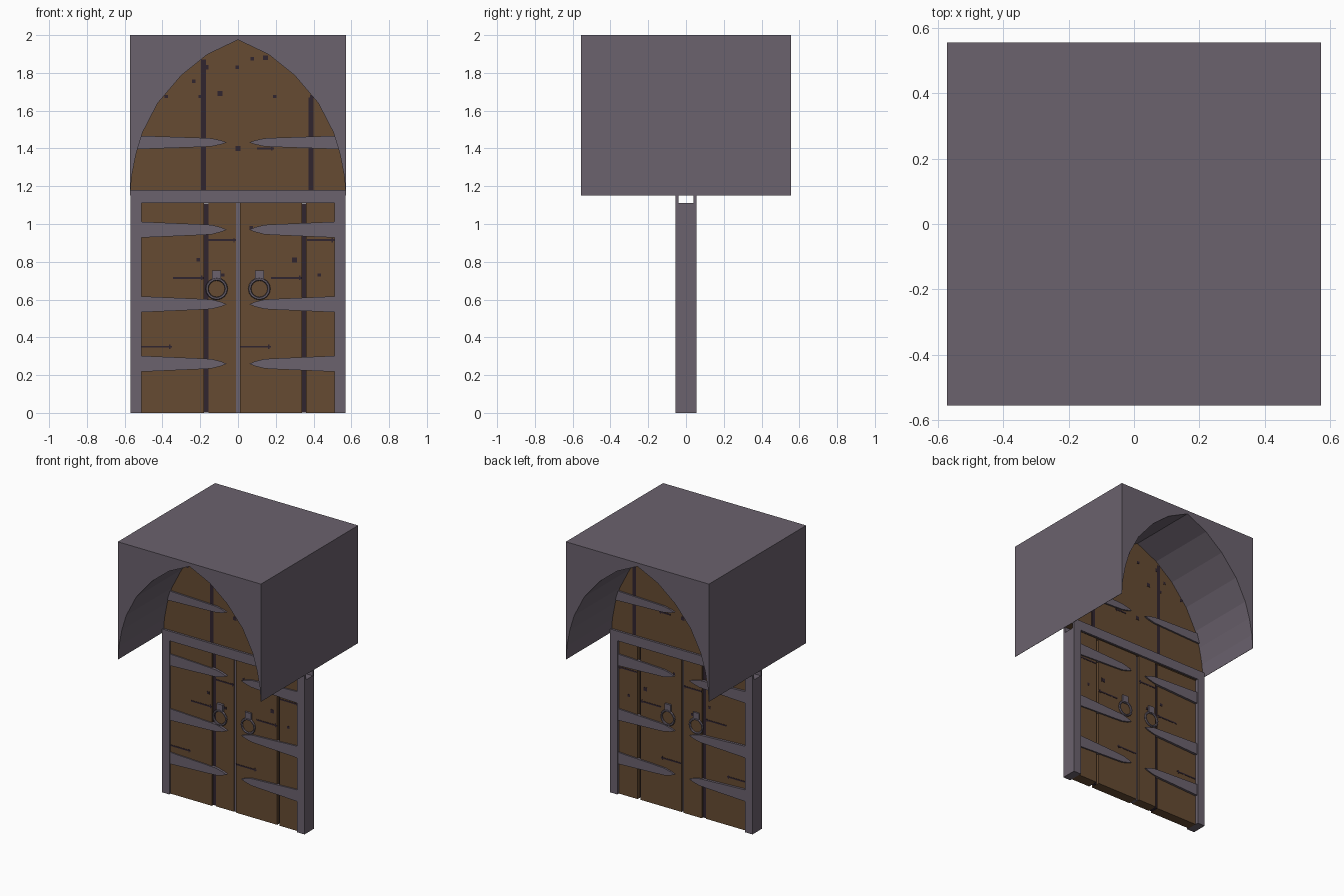
import bpy, bmesh, math

cube = bpy.data.objects.get("Cube")
if cube:
    bpy.data.objects.remove(cube, do_unlink=True)


def material(name, rgb):
    m = bpy.data.materials.new(name)
    m.use_nodes = True
    m.diffuse_color = (*rgb, 1)
    m.node_tree.nodes["Principled BSDF"].inputs["Base Color"].default_value = (*rgb, 1)
    return m


IRON = material("grey iron", (0.147, 0.122, 0.155))
WOOD = material("brown wood", (0.132, 0.070, 0.032))
DARK = material("dark gap", (0.030, 0.018, 0.028))


def prism(name, profile, y0, y1, mat):
    """Extrude an x-z outline from y0 to y1."""
    bm = bmesh.new()
    face = bm.faces.new([bm.verts.new((x, y0, z)) for x, z in profile])
    new = bmesh.ops.extrude_face_region(bm, geom=[face])["geom"]
    verts = [v for v in new if isinstance(v, bmesh.types.BMVert)]
    bmesh.ops.translate(bm, verts=verts, vec=(0, y1 - y0, 0))
    bmesh.ops.recalc_face_normals(bm, faces=bm.faces)
    mesh = bpy.data.meshes.new(name)
    bm.to_mesh(mesh)
    bm.free()
    mesh.materials.append(mat)
    obj = bpy.data.objects.new(name, mesh)
    bpy.context.collection.objects.link(obj)
    return obj


def box(name, x0, x1, y0, y1, z0, z1, mat):
    return prism(name, [(x0, z0), (x1, z0), (x1, z1), (x0, z1)], y0, y1, mat)


# Pointed arch outline
half = [(0.57, 1.15), (0.563, 1.25), (0.54, 1.37), (0.505, 1.485),
        (0.425, 1.64), (0.3, 1.787), (0.163, 1.897)]
arch = half + [(0, 1.975)] + [(-x, z) for x, z in reversed(half)]


def arch_height(x):
    pts = half + [(0, 1.975)]
    for (xa, za), (xb, zb) in zip(pts, pts[1:]):
        if xb <= abs(x) <= xa:
            return za + (zb - za) * (xa - abs(x)) / (xa - xb)
    return 1.15


# Stone block with the arched passage and the panel that closes it
prism("arch_block", arch + [(-0.572, 1.15), (-0.572, 2), (0.572, 2), (0.572, 1.15)],
      -0.555, 0.555, IRON)
prism("upper_panel", arch, -0.036, 0.036, WOOD)

# Door posts
for side, sx in (("right", -1), ("left", 1)):
    a, b = sorted((sx * 0.51, sx * 0.57))
    box(side + "_post", a, b, -0.055, 0.055, 0, 1.11, IRON)

# Door planks with a dark core showing through the gaps
box("right_core", -0.51, -0.01, -0.027, 0.027, 0.002, 1.108, DARK)
box("right_outer_plank", -0.51, -0.18, -0.04, 0.031, 0, 1.11, WOOD)
box("right_inner_plank", -0.155, -0.01, -0.031, 0.04, 0, 1.11, WOOD)
box("left_core", 0.01, 0.51, -0.012, 0.012, 0.002, 1.108, DARK)
box("left_inner_plank", 0.01, 0.338, -0.036, 0.036, 0, 1.11, WOOD)
box("left_outer_plank", 0.36, 0.51, -0.038, 0.038, 0, 1.11, WOOD)
box("centre_strip", -0.01, 0.01, -0.026, 0.026, 0, 1.11, IRON)


def strap(name, sx, z, outer, h, y0, y1):
    edge = [(outer, h), (0.2, h * 0.68), (0.14, h * 0.6), (0.09, h * 0.3)]
    outline = ([(x, z + d) for x, d in edge] + [(0.06, z)]
               + [(x, z - d) for x, d in reversed(edge)])
    prism(name, [(sx * x, zz) for x, zz in outline], y0, y1, IRON)


knots = [(0.075, 1.875), (0.145, 1.88), (-0.005, 1.83), (-0.235, 1.755), (-0.095, 1.69),
         (-0.38, 1.675), (-0.2, 1.675), (-0.17, 1.83), (0.195, 1.675), (0.39, 1.675),
         (0.0, 1.4), (0.07, 0.98), (-0.21, 0.81), (0.3, 0.81), (0.43, 0.73), (-0.08, 0.73)]
cracks = [(-0.155, -0.01, 0.915), (0.365, 0.51, 0.915), (-0.345, -0.18, 0.715),
          (0.175, 0.338, 0.715), (-0.51, -0.35, 0.35), (0.012, 0.175, 0.35), (0.1, 0.19, 1.4)]


def wood_face(x, z, s):
    """Depth of the wood surface on the front (s=-1) or back (s=1)."""
    if z > 1.15:
        return 0.036
    if x < 0:
        return 0.04 if (x < -0.17) == (s < 0) else 0.031
    return 0.036 if x < 0.35 else 0.038


# Details on both faces
for face, s in (("front", -1), ("back", 1)):
    box(face + "_lintel", -0.57, 0.57, s * 0.04, s * 0.055, 1.11, 1.18, IRON)

    for x in (-0.183, 0.387):
        top = min(arch_height(x - 0.013), arch_height(x + 0.013))
        box(face + "_panel_gap", x - 0.013, x + 0.013, s * 0.035, s * 0.038, 1.18, top, DARK)

    for side, sx in (("right", -1), ("left", 1)):
        for z in (0.26, 0.575, 0.97):
            strap(f"{face}_{side}_hinge_strap", sx, z, 0.51, 0.042, s * 0.025, s * 0.048)
        strap(f"{face}_{side}_upper_strap", sx, 1.432, 0.54, 0.036, s * 0.03, s * 0.048)

        # Ring handle and its mount
        x = sx * 0.113
        box(f"{face}_{side}_handle_mount", x - 0.024, x + 0.024, s * 0.03, s * 0.05,
            0.7, 0.755, IRON)
        bpy.ops.mesh.primitive_torus_add(
            location=(x, s * 0.046, 0.657), rotation=(math.pi / 2, 0, 0),
            major_radius=0.051, minor_radius=0.008, major_segments=16, minor_segments=6)
        ring = bpy.context.object
        ring.name = f"{face}_{side}_ring_handle"
        ring.data.materials.append(IRON)

    # Knots and cracks in the wood
    for i, (x, z) in enumerate(knots):
        r, d = 0.009 + 0.004 * (i % 3 == 1), wood_face(x, z, s)
        box(face + "_knot", x - r, x + r, s * (d - 0.002), s * (d + 0.002), z - r, z + r, DARK)
    for x0, x1, z in cracks:
        d = wood_face((x0 + x1) / 2, z, s)
        y0, y1 = s * (d - 0.002), s * (d + 0.002)
        box(face + "_crack", x0, x1, y0, y1, z - 0.005, z + 0.005, DARK)
        box(face + "_crack_end", x1 - 0.015, x1 - 0.008, y0, y1, z - 0.012, z + 0.012, DARK)
